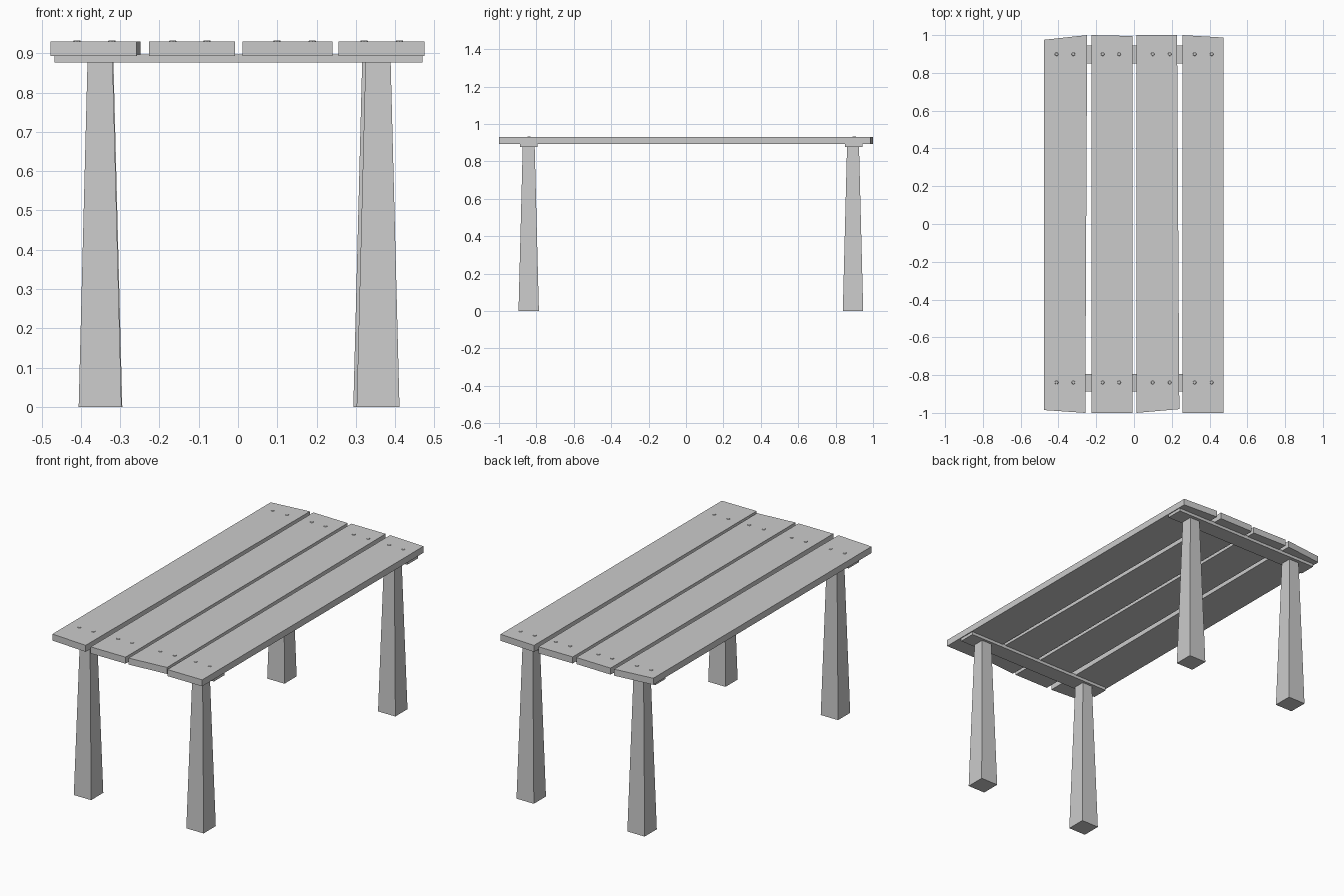
import bpy, bmesh, math

if "Cube" in bpy.data.objects:
    bpy.data.objects.remove(bpy.data.objects["Cube"])


def prism(name, bottom, top, z0, z1):
    """Solid between two matching outlines at heights z0 and z1."""
    bm = bmesh.new()
    lo = [bm.verts.new((x, y, z0)) for x, y in bottom]
    hi = [bm.verts.new((x, y, z1)) for x, y in top]
    n = len(lo)
    bm.faces.new(lo[::-1])
    bm.faces.new(hi)
    for i in range(n):
        j = (i + 1) % n
        bm.faces.new((lo[i], lo[j], hi[j], hi[i]))
    mesh = bpy.data.meshes.new(name)
    bm.to_mesh(mesh)
    bm.free()
    obj = bpy.data.objects.new(name, mesh)
    bpy.context.collection.objects.link(obj)
    return obj


def ring(cx, cy, r, n, turn=0.0):
    return [(cx + r * math.cos(turn + math.tau * i / n),
             cy + r * math.sin(turn + math.tau * i / n)) for i in range(n)]


# Tabletop planks, each slightly out of square (front left, front right, back right, back left)
planks = [
    [(-0.477, -0.985), (-0.258, -1.0), (-0.248, 1.0), (-0.477, 0.975)],
    [(-0.226, -1.0), (-0.007, -1.0), (-0.007, 0.995), (-0.226, 1.0)],
    [(0.012, -1.0), (0.240, -0.98), (0.228, 1.0), (0.012, 1.0)],
    [(0.256, -1.0), (0.475, -1.0), (0.475, 0.987), (0.256, 1.0)],
]
for i, outline in enumerate(planks):
    prism(f"plank_{i + 1}", outline, outline, 0.893, 0.93)

# Cross bars, tapered legs and screw heads at each end
screws_x = (-0.41, -0.321, -0.166, -0.079, 0.099, 0.189, 0.321, 0.411)
ends = {"front": (-0.841, (-0.351, 0.3565)), "back": (0.893, (-0.349, 0.348))}
for end, (y, legs_x) in ends.items():
    bar_y = y + (0.004 if end == "back" else 0.0)
    bar = [(-0.467, bar_y - 0.047), (0.47, bar_y - 0.047),
           (0.47, bar_y + 0.047), (-0.467, bar_y + 0.047)]
    prism(f"{end}_cross_bar", bar, bar, 0.876, 0.897)
    for side, x in zip(("left", "right"), legs_x):
        prism(f"{end}_{side}_leg",
              ring(x, y, 0.0545 * math.sqrt(2), 4, math.pi / 4),
              ring(x, y, 0.032 * math.sqrt(2), 4, math.pi / 4), 0.0, 0.878)
    for i, x in enumerate(screws_x):
        prism(f"{end}_screw_{i + 1}", ring(x, bar_y + 0.002, 0.011, 8),
              ring(x, bar_y + 0.002, 0.008, 8), 0.928, 0.933)
